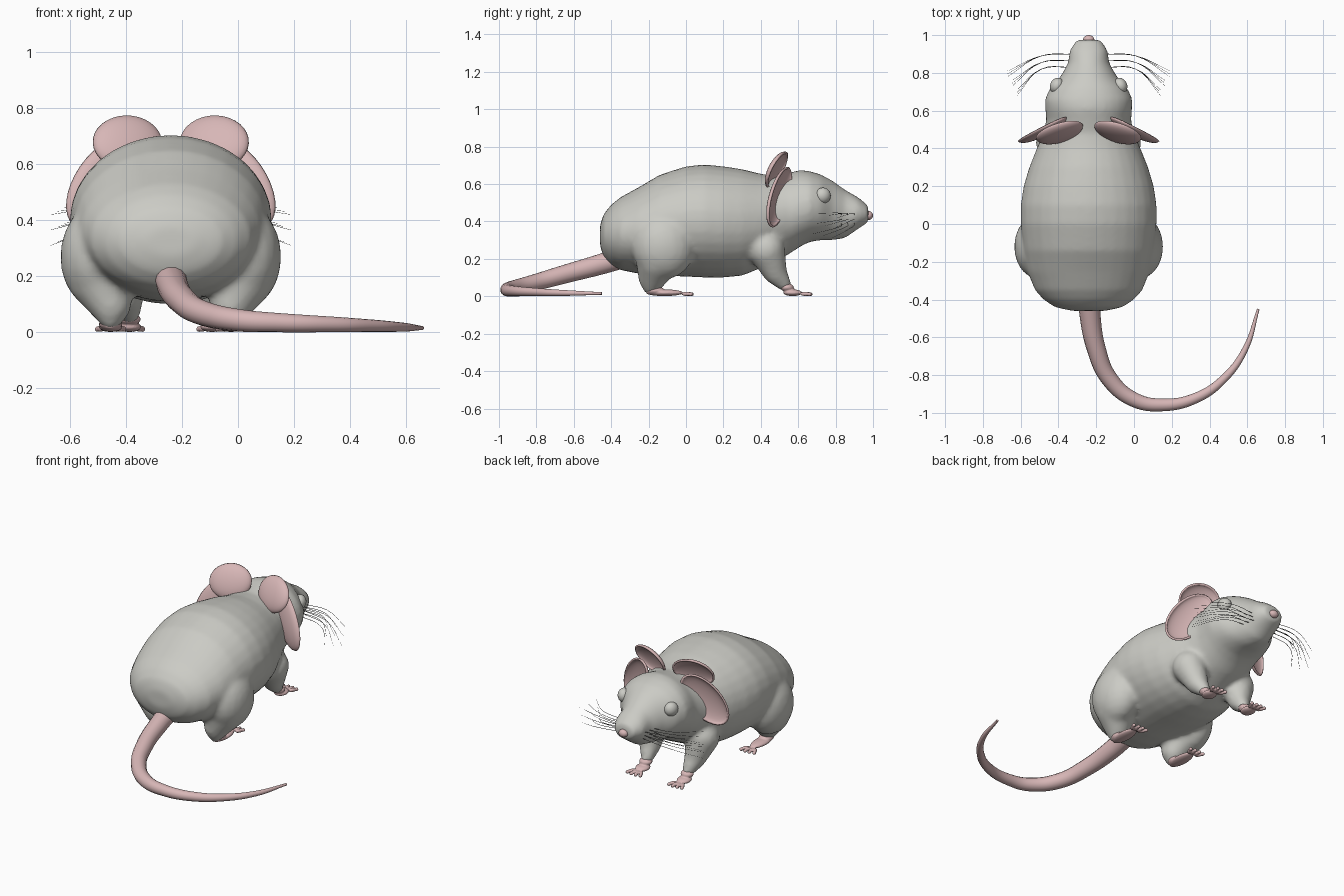
import bpy, bmesh, math
from mathutils import Vector, Matrix

cube = bpy.data.objects.get("Cube")
if cube:
    bpy.data.objects.remove(cube)

CX = -0.24  # the animal's own middle line


def material(name, rgb):
    m = bpy.data.materials.new(name)
    m.use_nodes = True
    m.diffuse_color = (*rgb, 1)
    m.node_tree.nodes["Principled BSDF"].inputs["Base Color"].default_value = (*rgb, 1)
    return m


FUR = material("pale grey fur", (0.6, 0.6, 0.56))
SKIN = material("pink skin", (0.68, 0.47, 0.47))
HAIR = material("dark whisker", (0.12, 0.12, 0.12))


def link(name, data, mat):
    ob = bpy.data.objects.new(name, data)
    data.materials.append(mat)
    bpy.context.collection.objects.link(ob)
    return ob


def mesh_object(name, bm, mat):
    bmesh.ops.recalc_face_normals(bm, faces=bm.faces)
    for f in bm.faces:
        f.smooth = True
    me = bpy.data.meshes.new(name)
    bm.to_mesh(me)
    bm.free()
    return link(name, me, mat)


def ball(bm, centre, radii, turn=0.0):
    mat = (Matrix.Translation(centre) @ Matrix.Rotation(turn, 4, 'Z')
           @ Matrix.Diagonal((*radii, 1)))
    bmesh.ops.create_uvsphere(bm, u_segments=20, v_segments=12, radius=1, matrix=mat)


def limb(bm, points, side):
    # chain of balls between (x, y, z, radius) points
    for a, b in zip(points, points[1:]):
        for i in range(7):
            x, y, z, r = Vector(a).lerp(Vector(b), i / 6)
            ball(bm, (CX + side * x, y, z), (r, r, r))


def blend(ob, voxel, smoothing):
    # fuse overlapping volumes into one soft skin
    rm = ob.modifiers.new("fuse", 'REMESH')
    rm.mode = 'VOXEL'
    rm.voxel_size = voxel
    rm.use_smooth_shade = True
    sm = ob.modifiers.new("soften", 'SMOOTH')
    sm.factor = 0.5
    sm.iterations = smoothing


def curve_object(name, paths, bevel, mat):
    # each path is a list of (x, y, z, radius)
    cu = bpy.data.curves.new(name, 'CURVE')
    cu.dimensions = '3D'
    cu.bevel_depth = bevel
    cu.bevel_resolution = 5 if len(paths) == 1 else 0
    cu.resolution_u = 10 if len(paths) == 1 else 5
    cu.use_fill_caps = True
    for path in paths:
        sp = cu.splines.new('BEZIER')
        sp.bezier_points.add(len(path) - 1)
        for p, (x, y, z, r) in zip(sp.bezier_points, path):
            p.co = (x, y, z)
            p.radius = r
            p.handle_left_type = p.handle_right_type = 'AUTO'
    return link(name, cu, mat)


# Body and head: oval sections (y, bottom, top, half width)
SECTIONS = [
    (-.46, .27, .38, .09), (-.44, .21, .44, .18), (-.40, .165, .49, .24),
    (-.35, .14, .53, .285), (-.25, .12, .585, .325), (-.14, .11, .65, .345),
    (0, .105, .695, .36), (.1, .10, .705, .36), (.2, .10, .695, .345),
    (.3, .11, .68, .315), (.4, .15, .655, .275), (.48, .19, .645, .24),
    (.55, .225, .66, .225), (.61, .265, .675, .23), (.66, .29, .67, .232),
    (.72, .3, .652, .205), (.78, .3, .62, .15), (.85, .31, .57, .11),
    (.92, .36, .53, .1), (.975, .395, .485, .065),
]
body = bmesh.new()
rings = []
for y, lo, hi, w in SECTIONS:
    ring = []
    for i in range(32):
        a = math.tau * i / 32
        ring.append(body.verts.new((CX + w * math.cos(a), y,
                                    (lo + hi) / 2 + (hi - lo) / 2 * math.sin(a))))
    rings.append(ring)
for r0, r1 in zip(rings, rings[1:]):
    for i in range(32):
        j = (i + 1) % 32
        body.faces.new((r0[i], r0[j], r1[j], r1[i]))
body.faces.new(rings[0])
body.faces.new(rings[-1])

# Haunches, shoulders and legs fused into the body
for s in (1, -1):
    ball(body, (CX + s * .27, -.12, .27), (.125, .17, .18))
    limb(body, [(.25, -.15, .2, .12), (.215, -.18, .1, .075), (.215, -.19, .05, .042)], s)
    limb(body, [(.18, .43, .25, .1), (.16, .475, .13, .065), (.147, .525, .065, .038)], s)
blend(mesh_object("body", body, FUR), .014, 8)

# Paws with four splayed toes each
for s, side in ((1, "left"), (-1, "right")):
    for kind, x, y, length, toe_y in (("hind", .215, -.115, .1, -.02), ("front", .147, .57, .05, .615)):
        paw = bmesh.new()
        px = CX + s * x
        ball(paw, (px, y, .019), (.042, length, .018))
        if kind == "front":
            ball(paw, (px, .54, .047), (.04, .037, .022))
        else:
            ball(paw, (px, -.165, .03), (.042, .05, .024))
        for k in range(4):
            spread = (k - 1.5) / 1.5
            turn = -spread * .4
            reach = .03 - .008 * abs(spread)
            ball(paw, (px + spread * .036, toe_y + reach, .013), (.0105, .03, .012), turn)
            ball(paw, (px + spread * .046, toe_y + reach + .023, .011), (.011, .012, .011))
        blend(mesh_object(f"{side}_{kind}_paw", paw, SKIN), .005, 2)

# Ears: two cupped lobes on each side, given by centre and half axes
LOBES = {
    "lower": ((.245, .505, .53), (.1, -.055, -.145), (.075, -.03, .06)),
    "upper": ((.155, .49, .675), (-.115, .042, .02), (.03, .035, .09)),
}
for s, side in ((1, "left"), (-1, "right")):
    for lobe, (c, u, v) in LOBES.items():
        c, u, v = Vector(c), Vector(u), Vector(v)
        n = u.cross(v).normalized()
        if n.y < 0:
            n = -n
        ear = bmesh.new()
        bmesh.ops.create_uvsphere(ear, u_segments=32, v_segments=16, radius=1)
        bmesh.ops.delete(ear, geom=[q for q in ear.verts if q.co.z > .01], context='VERTS')
        for q in ear.verts:
            p = c + u * q.co.x + v * q.co.y + n * (.035 * q.co.z)
            q.co = (CX + s * p.x, p.y, p.z)
        ob = mesh_object(f"{side}_ear_{lobe}_lobe", ear, SKIN)
        rim = ob.modifiers.new("thickness", 'SOLIDIFY')
        rim.thickness = .012
        rim.offset = 0

# Eyes and nose
for s, side in ((1, "left"), (-1, "right")):
    eye = bmesh.new()
    ball(eye, (CX + s * .168, .732, .538), (.036, .043, .043), s * .4)
    mesh_object(f"{side}_eye", eye, FUR)
nose = bmesh.new()
ball(nose, (CX, .976, .432), (.03, .024, .024))
mesh_object("nose", nose, SKIN)

# Tail sweeping round to the left
TAIL = [
    (-.24, -.36, .2, .058), (-.235, -.46, .17, .056), (-.2, -.66, .115, .05),
    (-.13, -.82, .07, .045), (.0, -.93, .043, .04), (.15, -.958, .034, .034),
    (.33, -.92, .028, .028), (.48, -.815, .023, .022), (.59, -.66, .018, .016),
    (.658, -.45, .015, .007),
]
curve_object("tail", [TAIL], 1, SKIN)

# Whiskers arching out from the muzzle
for s, side in ((1, "left"), (-1, "right")):
    hairs = []
    for row in range(3):
        for k in range(3):
            y, z = .9 - .035 * k, .435 - .022 * row
            tip_x = .43 - .025 * k
            tip_y = .81 - .05 * k - .015 * row
            tip_z = .42 - .055 * row + .012 * k
            hairs.append([
                (CX + s * .085, y, z, 1),
                (CX + s * .25, y - .01, z + .01 - .015 * row, .8),
                (CX + s * tip_x, tip_y, tip_z, .3)])
    curve_object(f"{side}_whiskers", hairs, .0018, HAIR)
